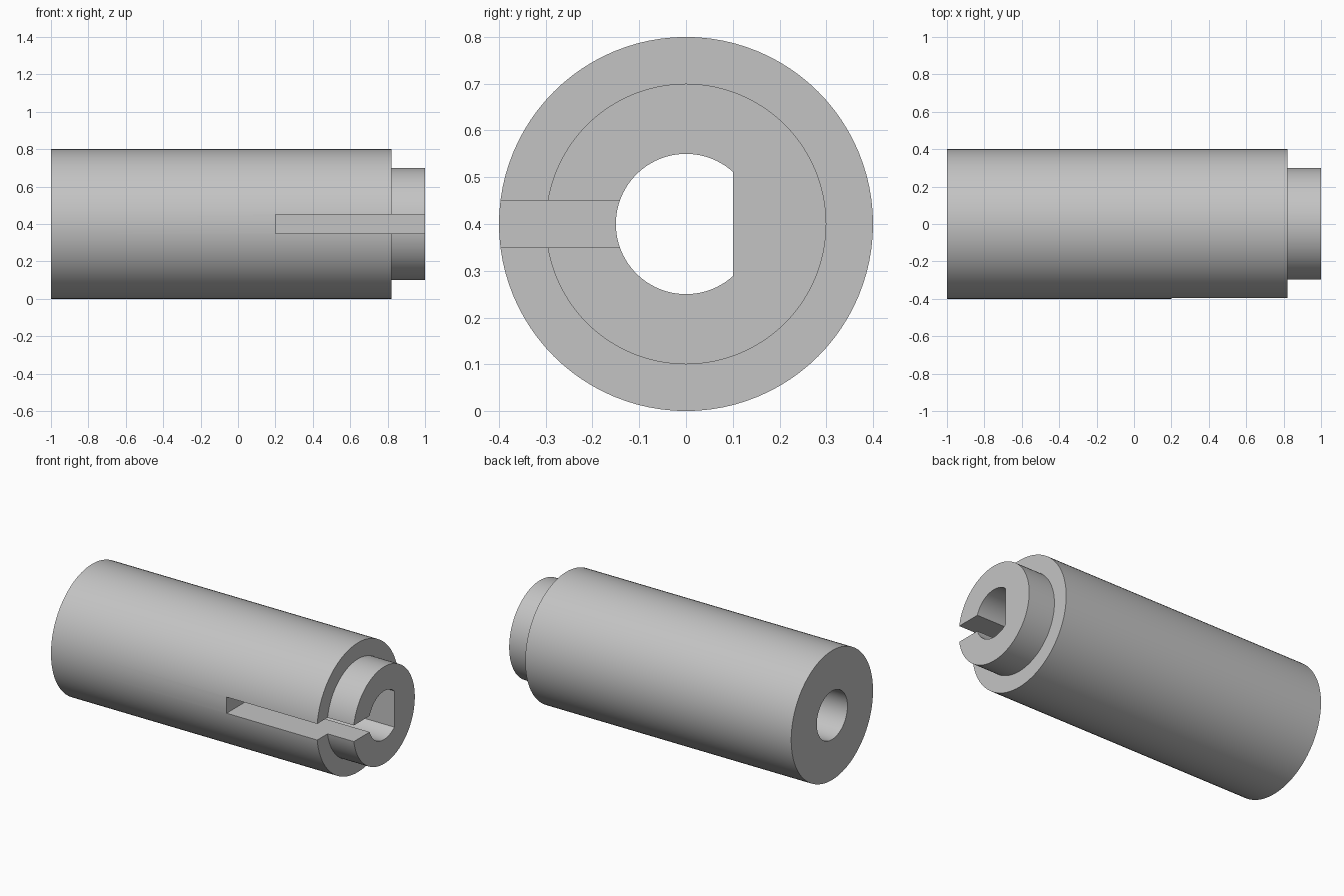
import bpy, bmesh, math

cube = bpy.data.objects.get("Cube")
if cube:
    bpy.data.objects.remove(cube, do_unlink=True)

SEGMENTS = 96
AXIS_Z = 0.4
SLOT_START = 0.2

grey = bpy.data.materials.new("plain grey")
grey.use_nodes = True
colour = (0.55, 0.55, 0.55, 1)
grey.diffuse_color = colour
grey.node_tree.nodes["Principled BSDF"].inputs["Base Color"].default_value = colour


def add_object(name, bm):
    bmesh.ops.recalc_face_normals(bm, faces=bm.faces)
    mesh = bpy.data.meshes.new(name)
    bm.to_mesh(mesh)
    bm.free()
    mesh.materials.append(grey)
    obj = bpy.data.objects.new(name, mesh)
    bpy.context.collection.objects.link(obj)
    return obj


def lathe(name, profile):
    """Closed solid turned about the long axis from (x, radius) points."""
    bm = bmesh.new()
    rings = []
    for x, r in profile:
        angles = [2 * math.pi * i / SEGMENTS for i in range(SEGMENTS)]
        rings.append([bm.verts.new((x, r * math.cos(a), AXIS_Z + r * math.sin(a)))
                      for a in angles])
    for a, b in zip(rings, rings[1:]):
        for i in range(SEGMENTS):
            j = (i + 1) % SEGMENTS
            bm.faces.new((a[i], a[j], b[j], b[i]))
    bm.faces.new(rings[0])
    bm.faces.new(rings[-1])
    return add_object(name, bm)


def box(name, low, high):
    bm = bmesh.new()
    bmesh.ops.create_cube(bm, size=1)
    for v in bm.verts:
        v.co = [high[i] if v.co[i] > 0 else low[i] for i in range(3)]
    return add_object(name, bm)


def cut(target, cutter):
    mod = target.modifiers.new("cut", "BOOLEAN")
    mod.operation = "DIFFERENCE"
    mod.solver = "EXACT"
    mod.object = cutter
    bpy.ops.object.select_all(action="DESELECT")
    target.select_set(True)
    bpy.context.view_layer.objects.active = target
    bpy.ops.object.modifier_apply(modifier=mod.name)
    bpy.data.objects.remove(cutter, do_unlink=True)


# Turned sleeve with a narrower spigot at one end
sleeve = lathe("coupling_sleeve", [(-1, 0.4), (0.82, 0.4), (0.82, 0.3), (1, 0.3)])

# Round bore that becomes D-shaped along the slotted end
bore = lathe("bore_cutter", [(-1.1, 0.15), (1.1, 0.15)])
cut(bore, box("flat_cutter", (SLOT_START, 0.1, 0.1), (1.3, 0.3, 0.7)))
cut(sleeve, bore)

# Keyway slot through the front wall into the bore
cut(sleeve, box("slot_cutter", (SLOT_START, -0.6, 0.35), (1.3, 0, 0.45)))

bpy.ops.object.select_all(action="DESELECT")
sleeve.select_set(True)
bpy.context.view_layer.objects.active = sleeve
bpy.ops.object.shade_smooth_by_angle(angle=math.radians(30))
